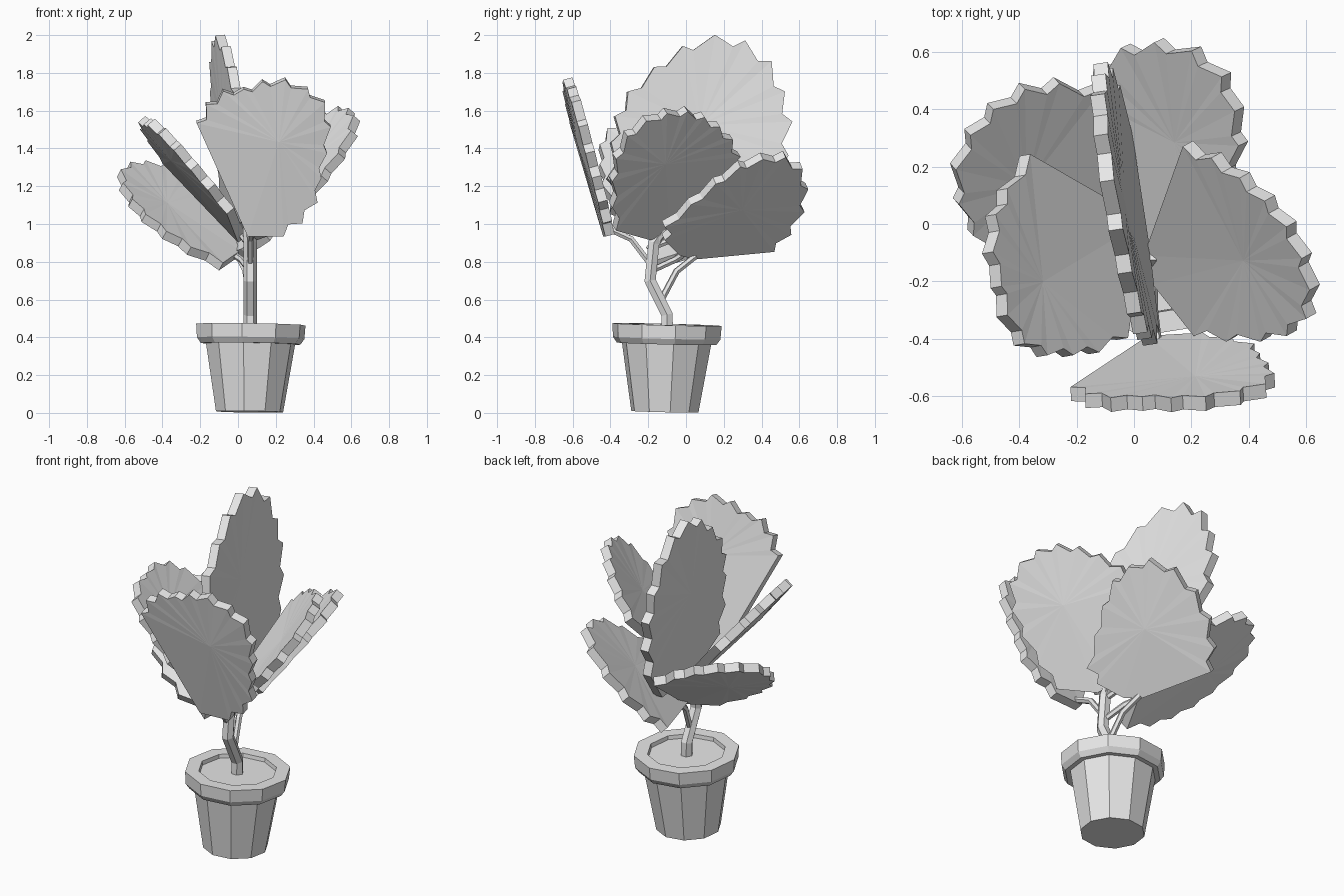
import bpy, bmesh, math
from mathutils import Vector, Euler

cube = bpy.data.objects.get("Cube")
if cube:
    bpy.data.objects.remove(cube, do_unlink=True)

grey = bpy.data.materials.new("plain grey")
grey.use_nodes = True
grey.diffuse_color = (0.8, 0.8, 0.8, 1)
grey.node_tree.nodes["Principled BSDF"].inputs["Base Color"].default_value = (0.8, 0.8, 0.8, 1)

POT_BASE = Vector((0.061, -0.112, 0.006))
POT_TILT = Euler((-0.025, 0.015, 0)).to_matrix()
SIDES = 10
PHASE = math.radians(9)
THICK = 0.051


def finish(name, bm):
    bmesh.ops.recalc_face_normals(bm, faces=bm.faces)
    mesh = bpy.data.meshes.new(name)
    bm.to_mesh(mesh)
    bm.free()
    mesh.materials.append(grey)
    obj = bpy.data.objects.new(name, mesh)
    bpy.context.collection.objects.link(obj)


def lathe(name, profile):
    """Faceted, slightly tilted turned body, closed by a flat face at each end."""
    bm = bmesh.new()
    rings = []
    for r, z in profile:
        angles = [PHASE + math.tau * i / SIDES for i in range(SIDES)]
        rings.append([bm.verts.new(POT_BASE + POT_TILT @ Vector((r * math.cos(a), r * math.sin(a), z)))
                      for a in angles])
    for low, high in zip(rings, rings[1:]):
        for i in range(SIDES):
            j = (i + 1) % SIDES
            bm.faces.new((low[i], low[j], high[j], high[i]))
    bm.faces.new(rings[0])
    bm.faces.new(rings[-1])
    finish(name, bm)


def stalk(name, radius, points):
    """Angular stalk swept along a short path."""
    curve = bpy.data.curves.new(name, "CURVE")
    curve.dimensions = "3D"
    curve.bevel_depth = radius
    curve.bevel_resolution = 1
    curve.use_fill_caps = True
    line = curve.splines.new("POLY")
    line.points.add(len(points) - 1)
    for p, co in zip(line.points, points):
        p.co = (*co, 1)
    curve.materials.append(grey)
    obj = bpy.data.objects.new(name, curve)
    bpy.context.collection.objects.link(obj)
    bpy.ops.object.select_all(action="DESELECT")
    obj.select_set(True)
    bpy.context.view_layer.objects.active = obj
    bpy.ops.object.convert(target="MESH")
    for poly in obj.data.polygons:
        poly.use_smooth = False


def leaf(name, axis, plane, outline, last):
    """Thick leaf on a plane: coordinate `axis` = k + m*p + n*q for outline (p, q).
    The outline starts at the stalk; edges 1..last carry teeth pointing to the tip."""
    k, m, n = plane
    others = [i for i in range(3) if i != axis]

    def lift(p, q):
        v = Vector((0, 0, 0))
        v[others[0]], v[others[1]], v[axis] = p, q, k + m * p + n * q
        return v

    normal = Vector((0, 0, 0))
    normal[axis], normal[others[0]], normal[others[1]] = 1, -m, -n
    normal.normalize()
    if normal.z < 0:
        normal.negate()

    tips = [lift(p, q) for p, q in outline]
    middle = sum(tips, Vector()) / len(tips)
    rim = []
    for i, tip in enumerate(tips):
        rim.append(tip)
        if 1 <= i < last:
            notch = tip.lerp(tips[i + 1], 0.3 if i < (last + 1) / 2 else 0.7)
            rim.append(notch.lerp(middle, 0.09))

    # two slightly cupped faces joined by the rim
    bm = bmesh.new()
    layers = []
    for side in (0.5, -0.5):
        shift = normal * THICK * side
        loop = [bm.verts.new(v + shift) for v in rim]
        hub = bm.verts.new(middle + shift - normal * 0.015)
        layers.append(loop)
        for a, b in zip(loop, loop[1:] + loop[:1]):
            bm.faces.new((hub, a, b))
    top, under = layers
    for i in range(len(rim)):
        j = (i + 1) % len(rim)
        bm.faces.new((top[i], top[j], under[j], under[i]))
    finish(name, bm)


# pot and soil
lathe("pot", [(0.18, 0), (0.239, 0.36), (0.267, 0.36), (0.288, 0.39),
              (0.293, 0.462), (0.217, 0.462), (0.212, 0.42)])
lathe("soil", [(0.207, 0.41), (0.213, 0.44)])

# trunk and leaf stalks
stalk("trunk", 0.035, [(0.065, -0.1, 0.42), (0.065, -0.1, 0.52), (0.065, -0.19, 0.7),
                       (0.065, -0.17, 0.9), (0.06, -0.1, 1)])
stalk("front_stalk", 0.018, [(0.065, -0.19, 0.79), (0.065, -0.29, 0.92), (0.08, -0.42, 0.98)])
stalk("back_stalk", 0.018, [(0.065, -0.13, 0.6), (0.04, -0.05, 0.75), (0, 0.05, 0.83)])
stalk("low_side_stalk", 0.018, [(0.065, -0.19, 0.75), (0.02, -0.06, 0.81), (-0.04, 0, 0.85)])
stalk("left_stalk", 0.018, [(0.065, -0.17, 0.88), (0.09, -0.11, 0.97)])
stalk("right_stalk", 0.018, [(0.065, -0.17, 0.88), (0.02, -0.02, 0.94)])

# leaves
leaf("front_leaf", 1, (-0.163, 0.06, -0.27),
     [(0.05, 0.94), (-0.22, 1.54), (-0.17, 1.64), (-0.08, 1.71), (0.03, 1.72), (0.13, 1.76),
      (0.25, 1.77), (0.37, 1.72), (0.46, 1.65), (0.49, 1.52), (0.47, 1.38), (0.44, 1.25),
      (0.42, 1.12), (0.34, 1.01), (0.24, 0.94)], 14)
leaf("tall_leaf", 0, (0.1, -0.15, -0.086),
     [(-0.08, 0.97), (-0.38, 1.08), (-0.42, 1.24), (-0.4, 1.43), (-0.38, 1.57), (-0.31, 1.7),
      (-0.17, 1.83), (-0.02, 1.94), (0.15, 2), (0.31, 1.97), (0.45, 1.86), (0.52, 1.7),
      (0.56, 1.54), (0.54, 1.36), (0.48, 1.18), (0.31, 0.98)], 14)
leaf("left_leaf", 0, (-0.82, -0.56, 0.85),
     [(-0.1, 0.96), (0.28, 1.37), (0.24, 1.46), (0.17, 1.53), (0.09, 1.58), (0, 1.61),
      (-0.11, 1.6), (-0.22, 1.56), (-0.32, 1.48), (-0.38, 1.36), (-0.4, 1.24), (-0.4, 1.1),
      (-0.38, 0.98), (-0.2, 0.93)], 12)
leaf("back_leaf", 0, (-0.88, -0.463, 1.053),
     [(0.04, 0.83), (0.46, 0.87), (0.55, 0.96), (0.62, 1.08), (0.64, 1.2), (0.61, 1.31),
      (0.52, 1.37), (0.4, 1.36), (0.28, 1.32), (0.15, 1.23), (0.02, 1.12), (-0.12, 1),
      (-0.12, 0.93), (-0.04, 0.85)], 12)
leaf("right_leaf", 2, (0.943, -1.16, -0.2),
     [(0.02, 0.01), (-0.38, 0.24), (-0.46, 0.12), (-0.5, 0.03), (-0.51, -0.1), (-0.48, -0.22),
      (-0.46, -0.32), (-0.4, -0.42), (-0.32, -0.46), (-0.23, -0.46), (-0.14, -0.45),
      (-0.04, -0.4)], 11)
leaf("low_side_leaf", 2, (0.832, -0.52, 0.55),
     [(0, 0.01), (-0.09, -0.19), (-0.26, -0.2), (-0.39, -0.17), (-0.5, -0.11), (-0.57, -0.03),
      (-0.62, 0.08), (-0.63, 0.2), (-0.58, 0.32), (-0.5, 0.41), (-0.39, 0.48), (-0.27, 0.5),
      (-0.12, 0.48)], 12)
